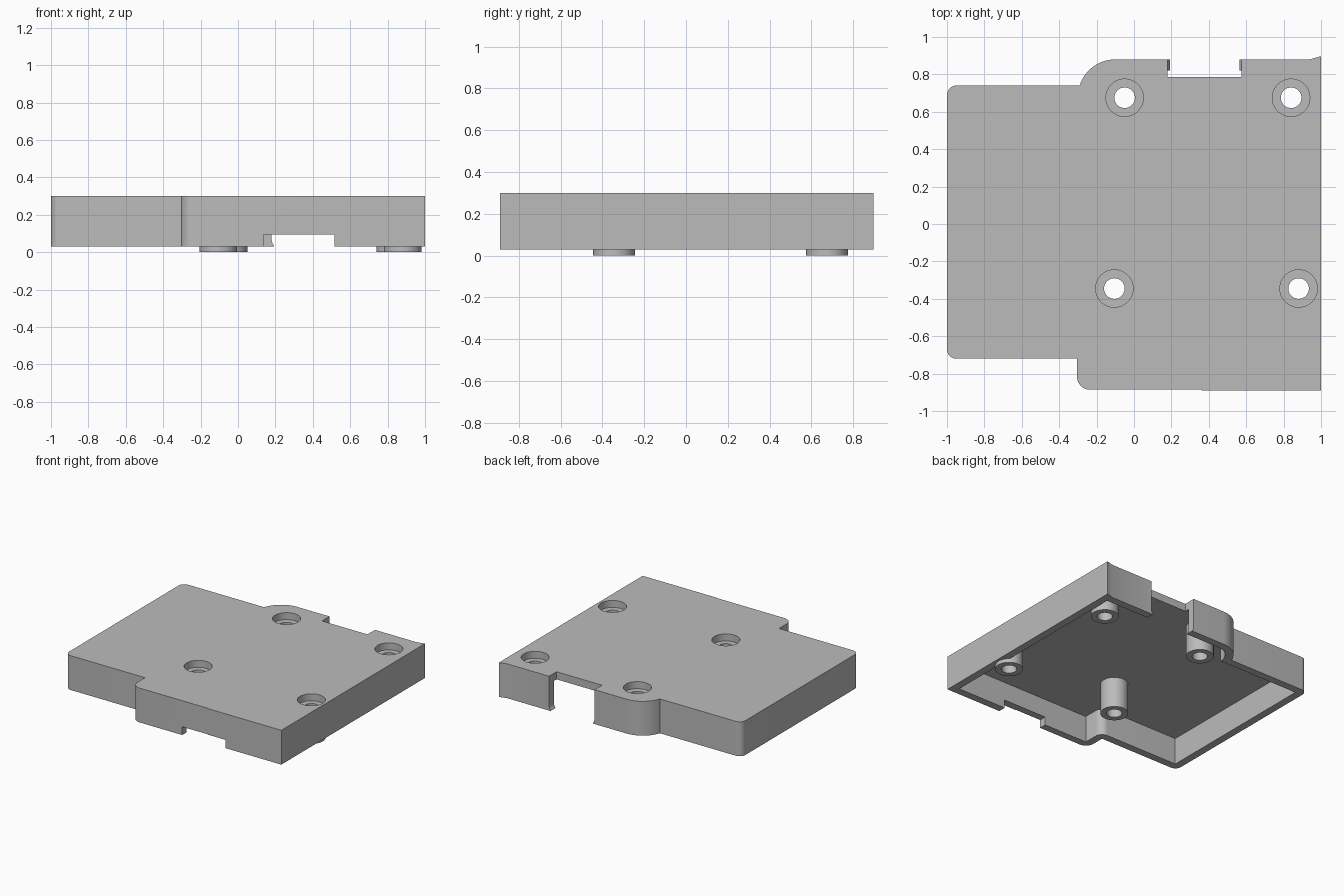
import bpy, bmesh
from math import cos, sin, radians, pi

old = bpy.data.objects.get("Cube")
if old:
    bpy.data.objects.remove(old, do_unlink=True)

BOTTOM, TOP, CEILING = 0.03, 0.30, 0.24
BOSS_R, HOLE_R = 0.10, 0.055
BOSSES = {"back_right": (-0.05, 0.675), "back_left": (0.84, 0.675),
          "front_right": (-0.105, -0.345), "front_left": (0.88, -0.345)}

grey = bpy.data.materials.new("plain grey")
grey.use_nodes = True
GREY = (0.50, 0.50, 0.50, 1)
grey.diffuse_color = GREY
grey.node_tree.nodes["Principled BSDF"].inputs["Base Color"].default_value = GREY


def arc(cx, cy, r, start, end, steps=10):
    angles = [radians(start + (end - start) * i / steps) for i in range(steps + 1)]
    return [(cx + r * cos(a), cy + r * sin(a)) for a in angles]


def finish(name, bm):
    bmesh.ops.recalc_face_normals(bm, faces=bm.faces)
    mesh = bpy.data.meshes.new(name)
    bm.to_mesh(mesh)
    bm.free()
    mesh.materials.append(grey)
    ob = bpy.data.objects.new(name, mesh)
    bpy.context.collection.objects.link(ob)
    return ob


def prism(name, outline, z0, z1):
    bm = bmesh.new()
    face = bm.faces.new([bm.verts.new((x, y, z0)) for x, y in outline])
    new = bmesh.ops.extrude_face_region(bm, geom=[face])["geom"]
    moved = [v for v in new if isinstance(v, bmesh.types.BMVert)]
    bmesh.ops.translate(bm, verts=moved, vec=(0, 0, z1 - z0))
    return finish(name, bm)


def box(name, x0, x1, y0, y1, z0, z1):
    return prism(name, [(x0, y0), (x1, y0), (x1, y1), (x0, y1)], z0, z1)


def select(ob):
    bpy.ops.object.select_all(action="DESELECT")
    ob.select_set(True)
    bpy.context.view_layer.objects.active = ob


def cut(target, cutter):
    mod = target.modifiers.new("cut", "BOOLEAN")
    mod.operation, mod.solver, mod.object = "DIFFERENCE", "EXACT", cutter
    select(target)
    bpy.ops.object.modifier_apply(modifier=mod.name)
    bpy.data.objects.remove(cutter, do_unlink=True)


def smooth(ob):
    select(ob)
    bpy.ops.object.shade_smooth_by_angle(angle=radians(30))


# Outer shape of the cover, with a bulge at the back and a step at the front
outer = (arc(-0.95, 0.69, 0.05, 180, 90) + arc(-0.1, 0.68, 0.2, 162.5, 90, 16)
         + [(0.94, 0.88), (1, 0.897), (1, -0.89), (0.36, -0.89), (0.36, -0.886)]
         + arc(-0.235, -0.816, 0.07, 270, 180) + [(-0.305, -0.72)]
         + arc(-0.95, -0.67, 0.05, 270, 180))
cover = prism("cover", outer, BOTTOM, TOP)

# Hollow underside
inner = ([(-0.94, 0.68)] + arc(-0.1, 0.68, 0.14, 180, 90, 16)
         + [(0.94, 0.82), (0.94, -0.83), (-0.245, -0.83)]
         + arc(-0.305, -0.72, 0.06, 0, 90) + [(-0.94, -0.66)])
cut(cover, prism("hollow", inner, BOTTOM - 0.1, CEILING))

# Full-height notch in the back wall, low opening in the front wall
cut(cover, box("back_notch", 0.18, 0.575, 0.787, 1.0, -0.1, 0.4))
cut(cover, box("front_opening", 0.135, 0.515, -1.0, -0.75, -0.1, 0.095))

# Screw recesses in the top
for x, y in BOSSES.values():
    cut(cover, prism("recess", arc(x, y, BOSS_R, 0, 354.375, 63), CEILING + 0.003, 0.4))
    cut(cover, prism("screw_hole", arc(x, y, HOLE_R, 0, 352.5, 47), -0.1, 0.4))
smooth(cover)


# Tubular screw bosses standing below the recesses
def tube(name, x, y, z0, z1, sides=64):
    bm = bmesh.new()
    rings = []
    for r, z in ((BOSS_R, z0), (BOSS_R, z1), (HOLE_R, z1), (HOLE_R, z0)):
        rings.append([bm.verts.new((x + r * cos(2 * pi * i / sides),
                                    y + r * sin(2 * pi * i / sides), z))
                      for i in range(sides)])
    for k in range(4):
        a, b = rings[k], rings[(k + 1) % 4]
        for i in range(sides):
            j = (i + 1) % sides
            bm.faces.new((a[i], a[j], b[j], b[i]))
    return finish(name, bm)


for place, (x, y) in BOSSES.items():
    smooth(tube("screw_boss_" + place, x, y, 0, CEILING + 0.005))

# Small catches at the lower ends of the back notch
for side, x, d in (("right", 0.18, 1), ("left", 0.575, -1)):
    bm = bmesh.new()
    profile = [(-0.005, 0.065), (0, 0.065), (0.004, 0.048), (0.012, 0.036),
               (0.012, BOTTOM), (-0.005, BOTTOM)]
    face = bm.faces.new([bm.verts.new((x + d * dx, 0.82, z)) for dx, z in profile])
    new = bmesh.ops.extrude_face_region(bm, geom=[face])["geom"]
    bmesh.ops.translate(bm, vec=(0, 0.06, 0),
                        verts=[v for v in new if isinstance(v, bmesh.types.BMVert)])
    finish("notch_catch_" + side, bm)
